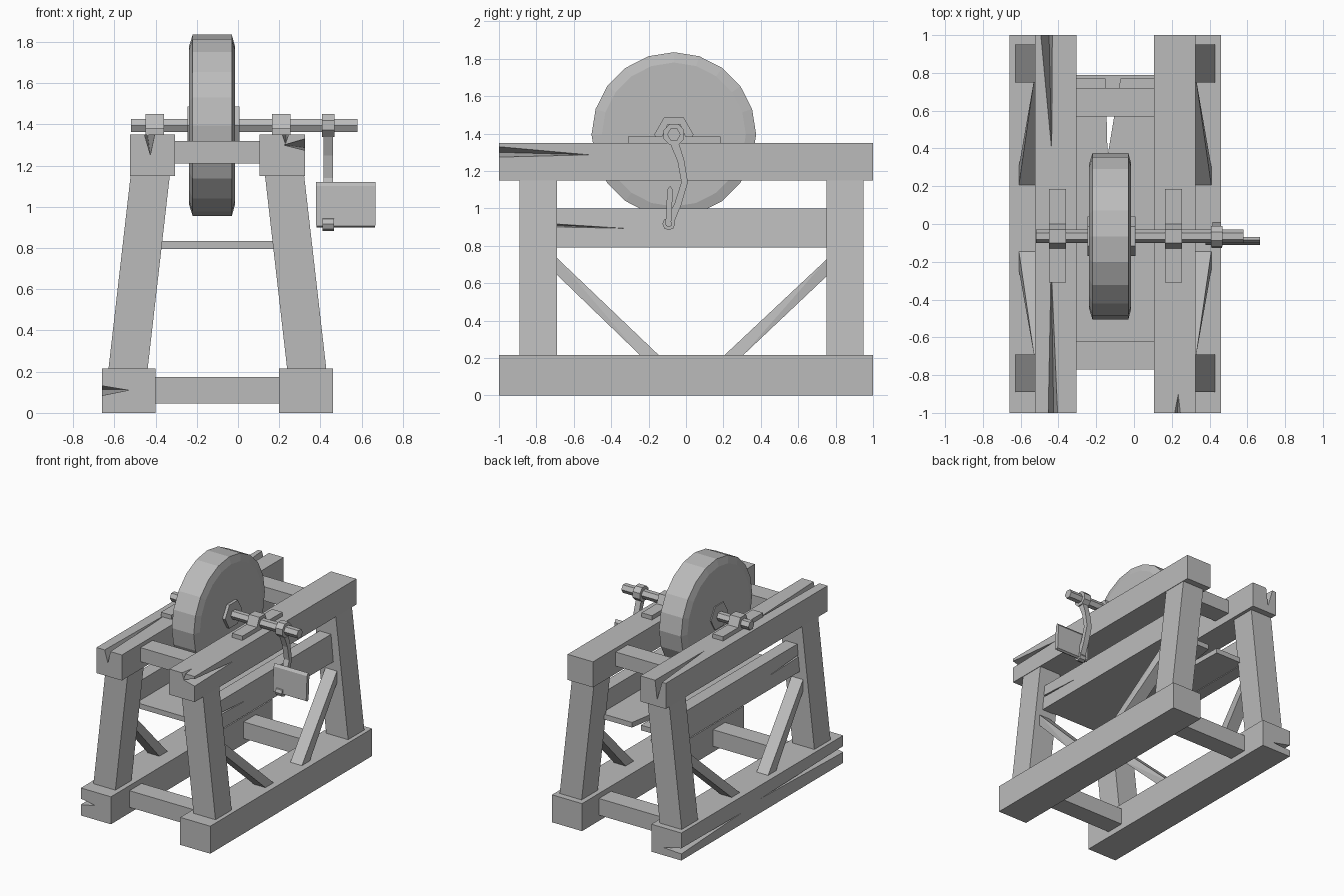
import bpy, bmesh, math
from mathutils import Vector

cube = bpy.data.objects.get("Cube")
if cube:
    bpy.data.objects.remove(cube, do_unlink=True)

grey = bpy.data.materials.new("weathered_grey")
grey.use_nodes = True
grey.diffuse_color = (0.5, 0.5, 0.5, 1)
grey.node_tree.nodes["Principled BSDF"].inputs["Base Color"].default_value = (0.5, 0.5, 0.5, 1)

MID = -0.1            # middle plane of the frame
AXLE = (-0.065, 1.395)  # y, z of the axle


def finish(name, bm):
    bmesh.ops.recalc_face_normals(bm, faces=bm.faces)
    mesh = bpy.data.meshes.new(name)
    bm.to_mesh(mesh)
    bm.free()
    mesh.materials.append(grey)
    ob = bpy.data.objects.new(name, mesh)
    bpy.context.collection.objects.link(ob)
    return ob


def hull(name, points):
    """Convex solid around a few points."""
    bm = bmesh.new()
    for p in points:
        bm.verts.new(p)
    bmesh.ops.convex_hull(bm, input=bm.verts)
    bmesh.ops.dissolve_limit(bm, angle_limit=0.01, verts=bm.verts, edges=bm.edges)
    return finish(name, bm)


def box(name, xs, ys, zs):
    return hull(name, [(x, y, z) for x in xs for y in ys for z in zs])


def extrude_x(name, outline, x0, x1):
    """Push a y-z outline along x."""
    bm = bmesh.new()
    face = bm.faces.new([bm.verts.new((x0, y, z)) for y, z in outline])
    new = bmesh.ops.extrude_face_region(bm, geom=[face])["geom"]
    bmesh.ops.translate(bm, vec=(x1 - x0, 0, 0),
                        verts=[v for v in new if isinstance(v, bmesh.types.BMVert)])
    return finish(name, bm)


def ring(r, n, centre=AXLE, turn=0.0):
    return [(centre[0] + r * math.sin(math.tau * i / n + turn),
             centre[1] + r * math.cos(math.tau * i / n + turn)) for i in range(n)]


def crack(ob, *points):
    """Split the wood with a tapering wedge."""
    cutter = hull("crack_cutter", points)
    cutter.hide_render = True
    mod = ob.modifiers.new("crack", "BOOLEAN")
    mod.operation, mod.solver, mod.object = "DIFFERENCE", "EXACT", cutter
    bpy.context.view_layer.objects.active = ob
    bpy.ops.object.modifier_apply(modifier=mod.name)
    bpy.data.objects.remove(cutter, do_unlink=True)


# Side frames: sill, rail, legs, board and braces
parts = {}
for s, side in ((1, "left"), (-1, "right")):
    def X(*ds):
        return [MID + s * d for d in ds]
    parts[side + "_sill"] = box(side + "_sill", X(0.3, 0.56), (-1, 1), (0, 0.215))
    parts[side + "_rail"] = box(side + "_rail", X(0.205, 0.425), (-1, 1), (1.15, 1.35))
    for end, y0, y1 in (("front", -0.89, -0.69), ("back", 0.75, 0.95)):
        hull(f"{side}_{end}_leg",
             [(x, y, 0.2) for x in X(0.34, 0.53) for y in (y0, y1)] +
             [(x, y, 1.16) for x in X(0.23, 0.42) for y in (y0, y1)])
    parts[side + "_board"] = hull(side + "_board",
        [(x, y, 0.79) for x in X(0.3, 0.4) for y in (-0.7, 0.76)] +
        [(x, y, 1.0) for x in X(0.28, 0.38) for y in (-0.7, 0.76)])
    for end, yl, yt, w in (("front", -0.14, -0.69, -0.1), ("back", 0.2, 0.76, 0.1)):
        hull(f"{side}_{end}_brace",
             [(x, y, 0.21) for x in X(0.41, 0.51) for y in (yl, yl + w)] +
             [(x, yt, z) for x in X(0.33, 0.43) for z in (0.645, 0.735)])

# Cross members and tray
for end, y0, y1, t0, t1 in (("front", -0.77, -0.62, -0.77, -0.62),
                            ("back", 0.64, 0.79, 0.57, 0.72)):
    box(end + "_lower_crossbar", (-0.41, 0.21), (y0, y1), (0.045, 0.175))
    box(end + "_upper_crossbar", (-0.32, 0.11), (t0, t1), (1.21, 1.32))
tray = box("tray", (-0.4, 0.2), (-0.69, 0.77), (0.795, 0.835))

# Splits in the timber
crack(tray, (-0.15, 0.78, 0.7), (-0.07, 0.78, 0.7), (-0.15, 0.78, 0.9),
      (-0.07, 0.78, 0.9), (-0.14, 0.36, 0.7), (-0.14, 0.36, 0.9))
rail = parts["right_rail"]
crack(rail, (-0.46, -1.01, 1.37), (-0.4, -1.01, 1.37), (-0.425, -1.01, 1.25), (-0.44, -0.13, 1.36))
crack(rail, (-0.5, 1.01, 1.37), (-0.43, 1.01, 1.37), (-0.45, 1.01, 1.2), (-0.435, 0.35, 1.36))
rail = parts["left_rail"]
crack(rail, (0.34, -1.01, 1.335), (0.34, -1.01, 1.27), (0.22, -1.01, 1.3), (0.335, -0.47, 1.285))
crack(rail, (0.21, -1.01, 1.36), (0.25, -1.01, 1.36), (0.23, -1.01, 1.3), (0.235, -0.88, 1.36))
sill = parts["right_sill"]
crack(sill, (-0.68, -1.01, 0.135), (-0.68, -1.01, 0.08), (-0.53, -1.01, 0.11), (-0.67, 0.1, 0.11))
crack(sill, (-0.68, 1.01, 0.1), (-0.68, 1.01, 0.05), (-0.5, 1.01, 0.06), (-0.67, 0.2, 0.09))
for side, x, inner in (("left", 0.32, 0.25), ("right", -0.52, -0.45)):
    crack(parts[side + "_board"], (x, -0.72, 0.925), (x, -0.72, 0.895),
          (inner, -0.72, 0.91), (x, -0.02, 0.88))

# Grindstone with chamfered rims, hub and axle
bm = bmesh.new()
loops = [[bm.verts.new((x, y, z)) for y, z in ring(r, 20)]
         for x, r in ((-0.237, 0.385), (-0.22, 0.44), (-0.03, 0.44), (-0.015, 0.385))]
for a, b in zip(loops, loops[1:]):
    for i in range(20):
        j = (i + 1) % 20
        bm.faces.new((a[i], a[j], b[j], b[i]))
bm.faces.new(loops[0])
bm.faces.new(loops[-1])
stone = finish("grindstone", bm)
extrude_x("hub", ring(0.105, 6, turn=math.pi / 6), -0.245, 0.008)
extrude_x("axle", ring(0.036, 6, turn=math.pi / 6), -0.52, 0.58)

# Bearings on the rails
for side, x0, x1 in (("right", -0.45, -0.36), ("left", 0.165, 0.255)):
    box(side + "_bearing_foot", (x0, x1), (-0.31, 0.185), (1.345, 1.383))
    extrude_x(side + "_bearing_collar",
              [(-0.135, 1.37), (-0.1, 1.45), (-0.03, 1.45), (0.005, 1.37)], x0, x1)

# Crank with a bent arm and a flat pedal plate
CX0, CX1 = 0.41, 0.465
extrude_x("crank_eye", ring(0.06, 8, turn=math.pi / 8), CX0 - 0.003, CX1 + 0.003)
extrude_x("crank_arm",
          [(-0.09, 1.36), (-0.045, 1.25), (-0.025, 1.14), (-0.06, 1.03), (-0.11, 0.93),
           (-0.07, 0.91), (-0.025, 1.02), (0.01, 1.14), (-0.01, 1.26), (-0.045, 1.37)],
          CX0 + 0.005, CX1 - 0.005)
PIN = (-0.092, 0.917)
extrude_x("crank_lower_eye", ring(0.034, 8, PIN), CX0, CX1)
extrude_x("pedal_rod", ring(0.018, 6, PIN), 0.38, 0.665)
extrude_x("pedal_plate", [(-0.11, 0.91), (-0.1, 1.1), (-0.085, 1.12), (-0.07, 1.1), (-0.08, 0.91)],
          0.378, 0.667)
